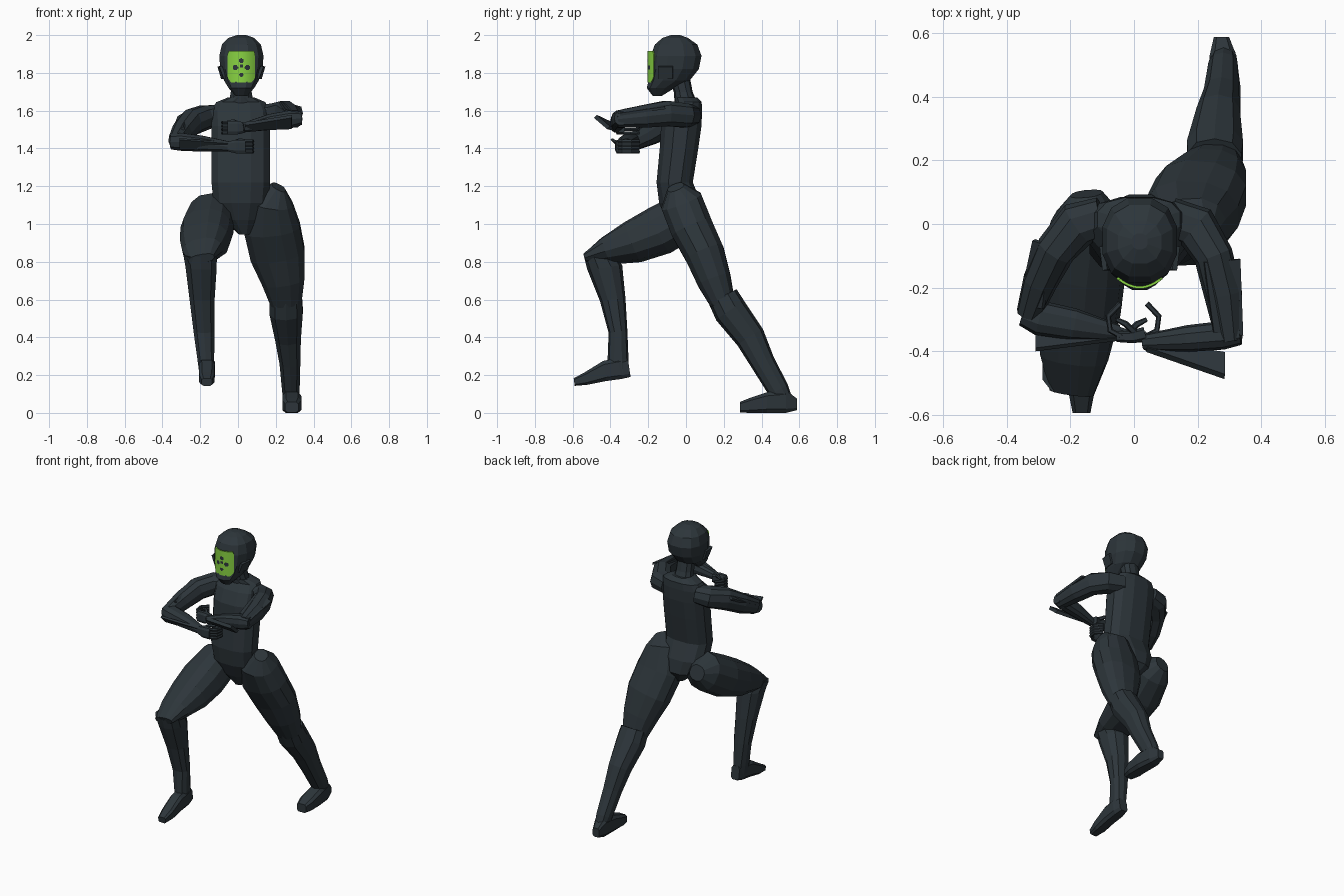
import bpy, bmesh, math
from mathutils import Vector


def material(name, rgb):
    m = bpy.data.materials.new(name)
    m.diffuse_color = (*rgb, 1)
    return m


DARK = material("dark slate", (0.026, 0.036, 0.043))
GREEN = material("bright green", (0.25, 0.66, 0.055))


def finish(name, bm, mats=(DARK,)):
    bmesh.ops.recalc_face_normals(bm, faces=bm.faces)
    me = bpy.data.meshes.new(name)
    bm.to_mesh(me)
    bm.free()
    for m in mats:
        me.materials.append(m)
    ob = bpy.data.objects.new(name, me)
    bpy.context.collection.objects.link(ob)
    return ob


def loft(name, rings, n=10, ref=(1, 0, 0), axis=None, power=0.85):
    """Skin rings (x, y, z, a, b): a is the radius along ref, b across it."""
    bm = bmesh.new()
    c = [Vector(r[:3]) for r in rings]
    loops = []
    grow = 1 / math.cos(math.pi / n) ** power
    for i, r in enumerate(rings):
        t = Vector(axis) if axis else c[min(i + 1, len(c) - 1)] - c[max(i - 1, 0)]
        t.normalize()
        u = Vector(ref)
        u = (u - t * u.dot(t)).normalized()
        v = t.cross(u)
        loop = []
        for k in range(n):
            w = 2 * math.pi * (k + 0.5) / n
            ca, sa = math.cos(w), math.sin(w)
            p = math.copysign(abs(ca) ** power, ca) * r[3] * grow
            q = math.copysign(abs(sa) ** power, sa) * r[4] * (grow if n % 4 == 0 else 1)
            loop.append(bm.verts.new(c[i] + u * p + v * q))
        loops.append(loop)
    for A, B in zip(loops, loops[1:]):
        for k in range(n):
            bm.faces.new((A[k], A[(k + 1) % n], B[(k + 1) % n], B[k]))
    bm.faces.new(loops[0])
    bm.faces.new(loops[-1])
    return finish(name, bm)


def plate(name, corners, thick):
    bm = bmesh.new()
    bm.faces.new([bm.verts.new(p) for p in corners])
    ob = finish(name, bm)
    s = ob.modifiers.new("thickness", "SOLIDIFY")
    s.thickness = thick
    s.offset = 0
    return ob


# Torso and neck
UP = (0, 0, 1)
loft("torso", [
    (.035, -.01, .945, .03, .05), (.02, -.005, 1.02, .10, .098),
    (.015, -.03, 1.11, .145, .112), (.015, -.06, 1.22, .155, .096),
    (.015, -.037, 1.40, .155, .102), (.015, -.025, 1.52, .155, .107),
    (.012, -.005, 1.60, .155, .09), (.015, .015, 1.645, .13, .068),
    (.017, .0, 1.67, .07, .06)], 12, axis=UP, power=.8)
loft("neck", [(.017, .0, 1.64, .065, .06), (.017, -.015, 1.70, .055, .05),
              (.017, -.035, 1.78, .055, .055)], 10, axis=UP)

# Helmet: height, front, back, half width
helmet = [(1.677, -.175, -.13, .03), (1.72, -.208, -.06, .068),
          (1.76, -.197, .02, .092), (1.82, -.19, .068, .112),
          (1.89, -.186, .082, .117), (1.95, -.165, .06, .103),
          (1.985, -.125, .01, .068), (2.0, -.08, -.03, .025)]
loft("helmet", [(.018, (f + b) / 2, z, w, (b - f) / 2) for z, f, b, w in helmet],
     12, axis=UP, power=.85)
for s in (-1, 1):
    plate("helmet_side_plate", [(.018 + s * .085, -.145, 1.77), (.018 + s * .10, -.07, 1.77),
                                (.018 + s * .119, -.07, 1.835), (.018 + s * .11, -.145, 1.835)], .016)

# Curved visor with dark dots chosen by distance
dots = [(.0, 1.865, .013), (-.032, 1.828, .014), (.032, 1.828, .014),
        (.0, 1.836, .01), (.0, 1.79, .011)]
bm = bmesh.new()
NX, NZ = 36, 40
grid = []
for j in range(NZ + 1):
    z = 1.748 + .169 * j / NZ
    half = .073 - .022 * max(0, (1.785 - z) / .037) ** 2 - .006 * max(0, (z - 1.9) / .015)
    row = []
    for i in range(NX + 1):
        dx = half * (2 * i / NX - 1)
        row.append(bm.verts.new((.018 + dx, -.203 + .03 * (dx / .072) ** 2, z)))
    grid.append(row)
for j in range(NZ):
    for i in range(NX):
        f = bm.faces.new((grid[j][i], grid[j][i + 1], grid[j + 1][i + 1], grid[j + 1][i]))
        m = f.calc_center_median()
        if any(math.hypot(m.x - .018 - x, m.z - z) < r for x, z, r in dots):
            f.material_index = 1
visor = finish("visor", bm, (GREEN, DARK))
visor.modifiers.new("thickness", "SOLIDIFY").thickness = .008

# Rear leg
loft("rear_thigh", [
    (.215, -.055, 1.195, .04, .045), (.175, -.025, 1.12, .115, .112),
    (.18, .03, .98, .148, .113), (.21, .10, .84, .145, .105),
    (.24, .15, .70, .113, .09), (.255, .195, .58, .082, .065)], 12)
loft("rear_shin", [
    (.253, .195, .615, .085, .083), (.255, .235, .54, .088, .09),
    (.265, .34, .40, .068, .08), (.275, .405, .27, .055, .065),
    (.28, .49, .12, .046, .057), (.283, .53, .05, .035, .04)])
loft("rear_foot", [
    (.275, .588, .045, .024, .03), (.28, .53, .06, .042, .06),
    (.285, .43, .055, .05, .055), (.285, .34, .04, .05, .04),
    (.285, .285, .03, .035, .028)], 8, axis=(0, -1, 0), power=.5)

# Forward leg
loft("forward_thigh", [
    (-.15, .095, 1.07, .05, .05), (-.14, .01, 1.05, .115, .12),
    (-.165, -.14, .965, .135, .125), (-.175, -.28, .905, .128, .108),
    (-.188, -.42, .857, .105, .07), (-.195, -.53, .815, .07, .025)],
    12, ref=(1, 0, .25))
loft("forward_shin", [
    (-.2, -.46, .835, .088, .08), (-.195, -.43, .77, .082, .093),
    (-.19, -.388, .6, .066, .068), (-.18, -.36, .43, .055, .05),
    (-.17, -.36, .28, .044, .056), (-.165, -.355, .21, .04, .05)], axis=(0, .13, -1))
loft("forward_foot", [
    (-.165, -.3, .235, .03, .045), (-.165, -.35, .235, .042, .056),
    (-.165, -.43, .222, .042, .054), (-.165, -.53, .182, .04, .034),
    (-.165, -.592, .163, .028, .02)], 8, axis=(0, -1, -.15), power=.5)

# Arms, from shoulder to elbow and elbow to wrist
Z = (0, 0, 1)
loft("lower_upper_arm", [
    (-.10, .02, 1.575, .055, .065), (-.175, .0, 1.565, .064, .073),
    (-.245, -.08, 1.54, .068, .063), (-.295, -.18, 1.485, .062, .055),
    (-.33, -.28, 1.435, .047, .04)], ref=Z)
loft("lower_forearm", [
    (-.35, -.28, 1.435, .04, .04), (-.30, -.295, 1.435, .047, .055),
    (-.19, -.315, 1.425, .042, .05), (-.05, -.342, 1.41, .027, .026)], ref=Z)
loft("raised_upper_arm", [
    (.11, .02, 1.575, .055, .065), (.195, -.01, 1.575, .063, .072),
    (.25, -.10, 1.585, .067, .062), (.28, -.22, 1.57, .06, .06),
    (.30, -.365, 1.555, .045, .042)], ref=Z)
loft("raised_forearm", [
    (.335, -.345, 1.56, .035, .035), (.28, -.35, 1.555, .047, .045),
    (.17, -.36, 1.54, .042, .042), (.03, -.372, 1.51, .025, .025)], ref=Z)

# Hands: palm, four curled fingers and a thumb
for name, x0, z0, s in (("lower", -.05, 1.41, 1), ("raised", .035, 1.51, -1)):
    loft(name + "_palm", [
        (x0, -.345, z0, .026, .022), (x0 + s * .04, -.355, z0, .036, .02),
        (x0 + s * .09, -.355, z0, .036, .016)], 8, ref=Z, power=.6)
    for i in range(4):
        z = z0 - .028 + .0185 * i
        path = [(.085, -.355), (.122, -.335), (.128, -.29), (.09, -.25)]
        loft(name + "_finger", [(x0 + s * (dx - (.012 if s < 0 else 0)), y, z, .009, .009)
                                for dx, y in path], 6, ref=Z)
    loft(name + "_thumb", [(x0 + s * .03, -.345, z0 + .02, .011, .011),
                           (x0 + s * .06, -.315, z0 + .034, .01, .01),
                           (x0 + s * .09, -.30, z0 + .03, .007, .007)], 6, ref=Z)

# Thin armour plates on the arms
plate("raised_forearm_fin", [(.03, -.37, 1.50), (.285, -.41, 1.51),
                             (.285, -.48, 1.57), (.04, -.395, 1.53)], .022)
plate("lower_forearm_fin", [(-.31, -.345, 1.40), (-.31, -.395, 1.45),
                            (-.05, -.362, 1.43), (-.05, -.345, 1.40)], .014)
plate("lower_upper_arm_plate", [(-.26, -.07, 1.595), (-.315, -.05, 1.565),
                                (-.358, -.25, 1.455), (-.285, -.265, 1.51)], .016)
plate("raised_upper_arm_plate", [(.22, -.12, 1.645), (.333, -.11, 1.615),
                                 (.342, -.35, 1.58), (.25, -.34, 1.6)], .014)
